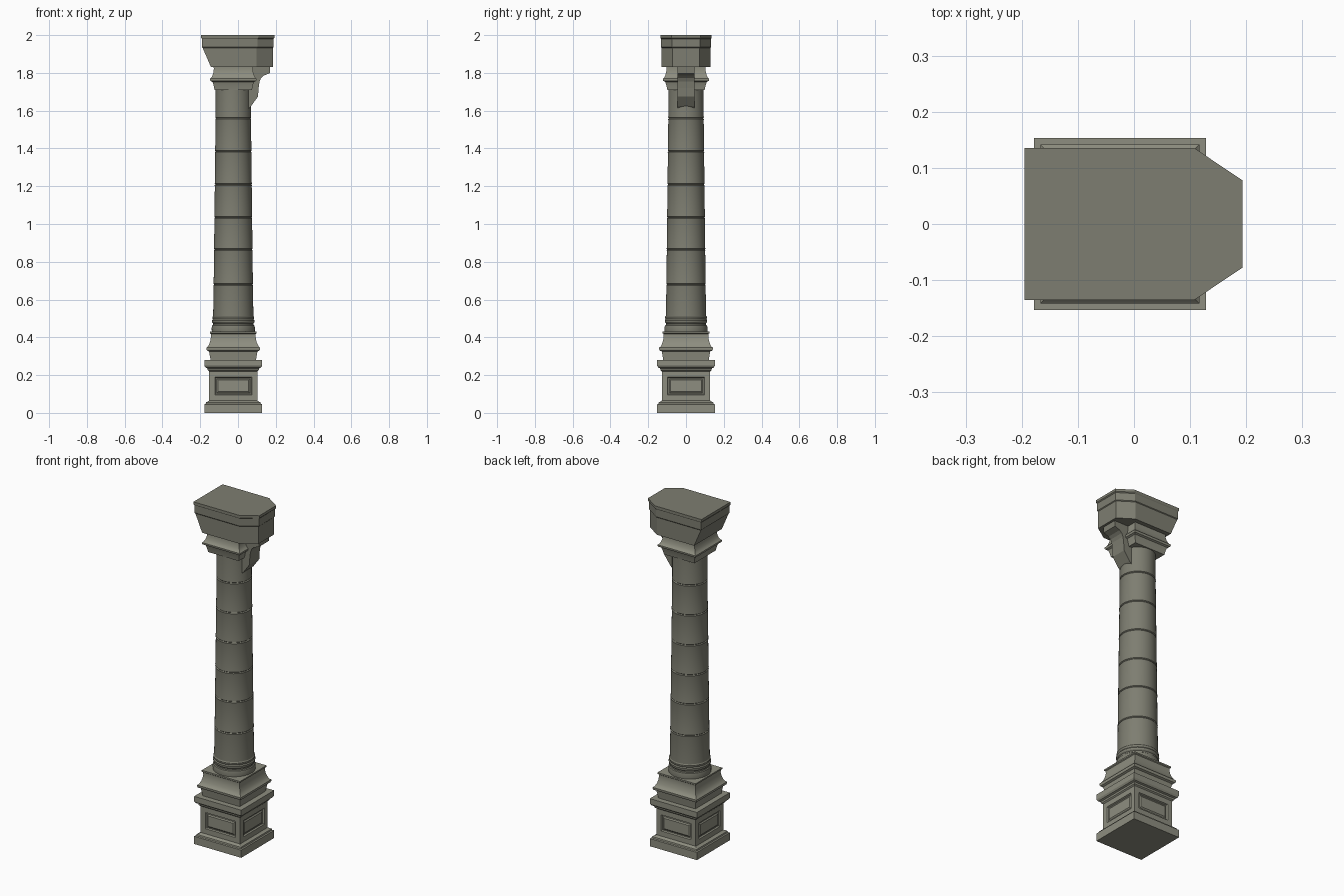
import bpy, bmesh, math

if "Cube" in bpy.data.objects:
    bpy.data.objects.remove(bpy.data.objects["Cube"])

CX = -0.025  # column axis


def stone(name, rgb):
    m = bpy.data.materials.new(name)
    m.diffuse_color = (*rgb, 1)
    m.use_nodes = True
    m.node_tree.nodes["Principled BSDF"].inputs["Base Color"].default_value = m.diffuse_color
    return m


LIGHT = stone("light_stone", (.27, .27, .215))
DARK = stone("dark_stone", (.208, .208, .165))


def finish(name, bm, mat, smooth=False):
    bmesh.ops.recalc_face_normals(bm, faces=bm.faces)
    me = bpy.data.meshes.new(name)
    bm.to_mesh(me)
    bm.free()
    me.materials.append(mat)
    ob = bpy.data.objects.new(name, me)
    bpy.context.collection.objects.link(ob)
    if smooth:
        bpy.ops.object.select_all(action='DESELECT')
        ob.select_set(True)
        bpy.context.view_layer.objects.active = ob
        bpy.ops.object.shade_smooth_by_angle(angle=math.radians(30))
    return ob


def loft(rings):
    """Skin a stack of equal-length point rings and cap both ends."""
    bm = bmesh.new()
    loops = [[bm.verts.new(p) for p in r] for r in rings]
    n = len(loops[0])
    for a, b in zip(loops, loops[1:]):
        for i in range(n):
            j = (i + 1) % n
            bm.faces.new((a[i], a[j], b[j], b[i]))
    bm.faces.new(loops[0][::-1])
    bm.faces.new(loops[-1])
    return bm


def turned(profile, sides):
    """Rings from (half width, z); four sides gives a square moulding."""
    k = math.sqrt(2) if sides == 4 else 1
    angs = [2 * math.pi * (i + 0.5) / sides for i in range(sides)]
    return loft([[(CX + r * k * math.cos(a), r * k * math.sin(a), z)
                  for a in angs] for r, z in profile])


# Pedestal with sunk panels on all four sides
bm = turned([(.153, 0), (.153, .045), (.146, .048), (.144, .056), (.135, .06),
             (.128, .065), (.128, .22), (.135, .226), (.137, .236),
             (.147, .240), (.153, .25), (.153, .28)], 4)
bmesh.ops.recalc_face_normals(bm, faces=bm.faces)
dies = [f for f in bm.faces if abs(f.normal.z) < .01
        and max(v.co.z for v in f.verts) - min(v.co.z for v in f.verts) > .1]
for width, depth in ((.03, 0), (.004, -.008), (.006, 0), (.007, .005)):
    bmesh.ops.inset_individual(bm, faces=dies, thickness=width, depth=depth,
                               use_even_offset=True)
finish("pedestal", bm, LIGHT)

# Square moulded base under the shaft
finish("base_moulding", turned([
    (.120, .275), (.122, .29), (.128, .325), (.139, .33), (.142, .337),
    (.142, .345), (.134, .352), (.126, .368), (.121, .385), (.118, .405),
    (.119, .418), (.124, .422), (.124, .43)], 4), LIGHT, True)

# Round shaft: base rings, then drums split by fine grooves
prof = [(.108, .425), (.114, .43), (.115, .45), (.112, .462), (.107, .466),
        (.107, .474), (.112, .48), (.113, .49), (.108, .496), (.111, .502),
        (.111, .508), (.107, .514)]


def radius(z):
    return .107 - .012 * (z - .514) / 1.046


for z in (.68, .865, 1.035, 1.21, 1.385, 1.56):
    r = radius(z)
    prof += [(r - .001, z - .010), (r, z - .005), (r - .004, z),
             (r, z + .004), (r - .001, z + .010)]
prof += [(.094, 1.72)]
finish("shaft", turned(prof, 40), DARK, True)

# Square capital
finish("capital", turned([
    (.099, 1.71), (.104, 1.735), (.110, 1.752), (.120, 1.757), (.123, 1.763),
    (.123, 1.769), (.116, 1.775), (.109, 1.789), (.105, 1.804), (.103, 1.82),
    (.104, 1.835)], 4), LIGHT, True)

# Impost block: sloped at the back, chamfered at the nose
rings = []
for x0, x1, y, z in ((-.143, .184, .129, 1.83), (-.187, .184, .129, 1.932),
                     (-.191, .188, .132, 1.936), (-.191, .188, .132, 1.98),
                     (-.195, .193, .135, 1.985), (-.195, .193, .135, 2.0)):
    yn = y - .057
    xs = x1 - .085
    rings.append([(x0, -y, z), (xs, -y, z), (x1, -yn, z),
                  (x1, yn, z), (xs, y, z), (x0, y, z)])
finish("impost_block", loft(rings), DARK)

# Bracket carrying the nose of the impost
side = [(.04, 1.595), (.07, 1.625), (.106, 1.675), (.109, 1.72), (.114, 1.755),
        (.122, 1.773), (.136, 1.786), (.168, 1.798), (.171, 1.835),
        (.04, 1.835)]
finish("bracket", loft([[(x, y, z) for x, z in side] for y in (-.046, .046)]),
       DARK)
